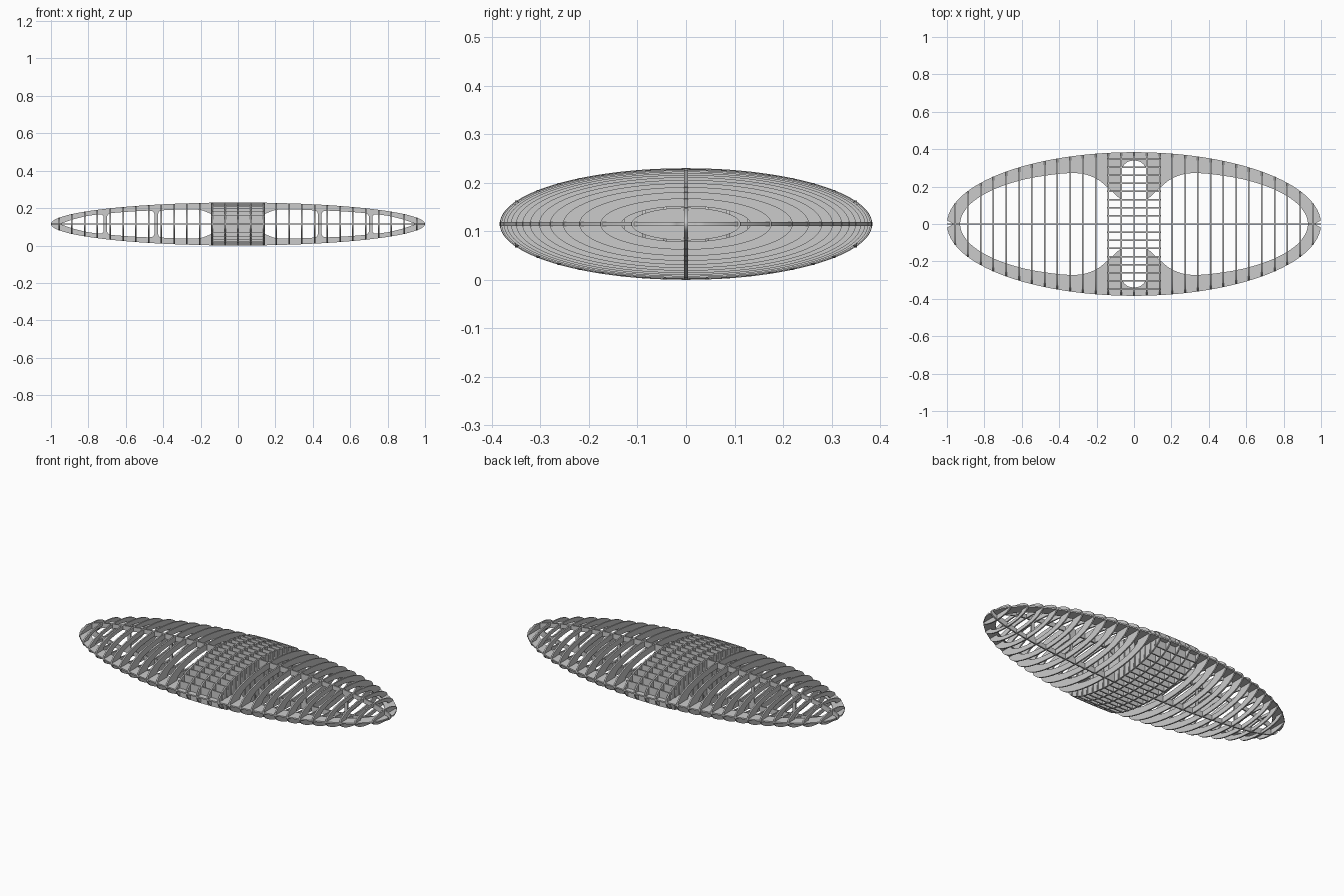
import bpy
from math import sin, cos, pi, sqrt
from mathutils import Matrix

if "Cube" in bpy.data.objects:
    bpy.data.objects.remove(bpy.data.objects["Cube"])

A, B, C, Z0 = 1.0, 0.384, 0.115, 0.115   # ellipsoid radii and centre height
T = 0.004                                # half thickness of every sheet
STEP = 0.0683                            # rib spacing

# local sheet axes -> world
FLAT = Matrix.Identity(3)
LONG = Matrix(((1, 0, 0), (0, 0, -1), (0, 1, 0)))    # sheet in x-z
CROSS = Matrix(((0, 0, 1), (1, 0, 0), (0, 1, 0)))    # sheet in y-z


def sheet(name, loops, rot, loc):
    """Thin flat panel from an outline plus hole loops."""
    cu = bpy.data.curves.new(name + "_curve", 'CURVE')
    cu.dimensions = '2D'
    cu.fill_mode = 'BOTH'
    cu.extrude = T
    for pts in loops:
        sp = cu.splines.new('POLY')
        sp.points.add(len(pts) - 1)
        for p, (u, v) in zip(sp.points, pts):
            p.co = (u, v, 0, 1)
        sp.use_cyclic_u = True
    tmp = bpy.data.objects.new(name + "_tmp", cu)
    bpy.context.collection.objects.link(tmp)
    dg = bpy.context.evaluated_depsgraph_get()
    me = bpy.data.meshes.new_from_object(tmp.evaluated_get(dg))
    bpy.data.objects.remove(tmp)
    m = rot.to_4x4()
    m.translation = loc
    me.transform(m)
    ob = bpy.data.objects.new(name, me)
    bpy.context.collection.objects.link(ob)
    return ob


def ellipse(a, b, n=96):
    return [(a * cos(2 * pi * i / n), b * sin(2 * pi * i / n)) for i in range(n)]


def smooth(pts, n=6):
    """Catmull-Rom through an open list of points."""
    p = [pts[0]] + pts + [pts[-1]]
    out = []
    for i in range(1, len(p) - 2):
        for k in range(n):
            t = k / n
            out.append(tuple(0.5 * (2 * b + (c - a) * t + (2 * a - 5 * b + 4 * c - d) * t * t
                                    + (3 * b - a - 3 * c + d) * t ** 3)
                             for a, b, c, d in zip(p[i - 1], p[i], p[i + 1], p[i + 2])))
    return out + [pts[-1]]


# horizontal deck: ellipse with tip notches and one large waisted opening
out = [(A * cos(t), B * sin(t)) for t in [0.05 + (pi - 0.1) * i / 60 for i in range(61)]]
out += [(-0.965, 0)] + [(x, -y) for x, y in reversed(out)] + [(0.965, 0)]
q = smooth([(0, 0.34), (0.035, 0.331), (0.06, 0.306), (0.07, 0.27)]) + [(0.07, 0.2)]
q += smooth([(0.07, 0.13), (0.13, 0.185), (0.19, 0.235), (0.26, 0.265), (0.34, 0.272), (0.45, 0.262),
             (0.6, 0.235), (0.75, 0.185), (0.86, 0.12), (0.915, 0.055), (0.93, 0.006)])
half = q + [(x, -y) for x, y in reversed(q)][:-1]
hole = half + [(-x, y) for x, y in reversed(half)][:-1] + [(0, -0.34)]
hole = [p for i, p in enumerate(hole) if p != hole[i - 1]]
sheet("horizontal_deck", [out, hole], FLAT, (0, 0, Z0))

# lengthwise keel: ellipse with three openings each side
tops = [
    [(0.14, 0.05), (0.165, 0.063), (0.21, 0.076), (0.3, 0.077), (0.39, 0.074), (0.42, 0.068), (0.428, 0.05)],
    [(0.446, 0.05), (0.454, 0.066), (0.48, 0.071), (0.58, 0.066), (0.67, 0.059), (0.692, 0.053), (0.7, 0.04)],
    [(0.718, 0.036), (0.726, 0.049), (0.75, 0.051), (0.82, 0.04), (0.89, 0.022), (0.945, 0.002)],
]
loops = [ellipse(A, C, 128)]
for t in tops:
    s = smooth(t)
    h = s + [(x, -z) for x, z in reversed(s)]
    loops += [h, [(-x, z) for x, z in h]]
sheet("lengthwise_keel", loops, LONG, (0, 0, Z0))

# cross ribs: solid around the middle and at the tips, rings elsewhere
for i in range(-14, 15):
    x = i * STEP
    k = sqrt(1 - x * x)
    loops = [ellipse(B * k, C * k)]
    if 2 < abs(i) < 14:
        loops.append(ellipse(B * k * 0.75, C * k * 0.69))
    sheet("cross_rib_%d" % (i + 15), loops, CROSS, (x, 0, Z0))

# short lengthwise webs across the middle bay
W = 2 * STEP + 0.008
for j in range(-8, 9):
    if j == 0:
        continue
    y = j * 0.0435
    top = [(x, C * sqrt(1 - x * x - (y / B) ** 2)) for x in [W * (i / 8 - 1) for i in range(17)]]
    sheet("middle_web_%d" % (j + 9), [top + [(x, -z) for x, z in reversed(top)]], LONG, (0, y, Z0))
